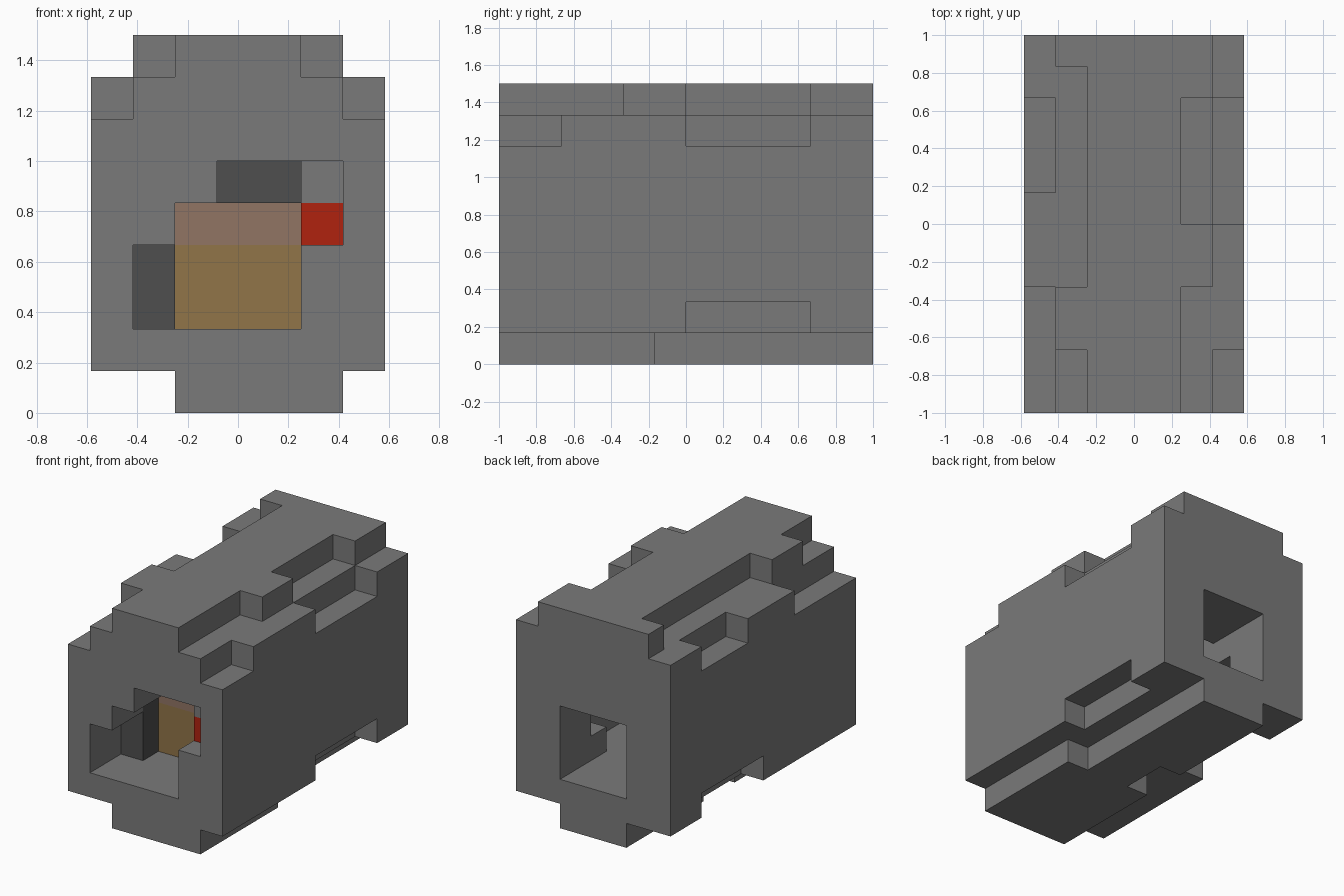
import bpy, bmesh, math
from mathutils import Vector

old = bpy.data.objects.get("Cube")
if old:
    bpy.data.objects.remove(old, do_unlink=True)

U = 1 / 6                               # edge of one block
NX, NY = 7, 12                          # blocks across and deep


def block(x0, x1, y0, y1, z0, z1):
    """All grid cells in a box, upper limits excluded."""
    return {(x, y, z) for x in range(x0, x1)
            for y in range(y0, y1) for z in range(z0, z1)}


def bar(x, z, *spans):
    """Cells along the depth, in one column of the cross-section."""
    return set().union(*(block(x, x + 1, a, b, z, z + 1) for a, b in spans))


def material(name, hex_code):
    rgb = []
    for i in (0, 2, 4):
        c = int(hex_code[i:i + 2], 16) / 255
        rgb.append(c / 12.92 if c < 0.04 else ((c + 0.055) / 1.055) ** 2.4)
    m = bpy.data.materials.new(name)
    m.use_nodes = True
    m.diffuse_color = (*rgb, 1)
    m.node_tree.nodes["Principled BSDF"].inputs["Base Color"].default_value = (*rgb, 1)
    return m


# Rough stone mass with ragged long edges
stone = block(0, NX, 0, NY, 1, 8) | block(2, 5, 0, NY, 0, 1) | block(2, 5, 0, NY, 8, 9)
stone |= bar(1, 8, (2, 4), (11, 12)) | bar(5, 8, (4, 6), (10, 12)) | bar(5, 0, (0, 5))
stone -= bar(0, 7, (0, 4), (7, 10)) | bar(6, 7, (0, 2), (6, 10))
stone -= bar(0, 1, (6, 10)) | bar(6, 1, (6, 10)) | bar(2, 0, (5, 7))

# Front opening
stone -= block(1, 5, 0, 2, 2, 4) | block(2, 5, 0, 3, 2, 5) | block(3, 5, 0, 2, 5, 6)
stone -= block(5, 6, 0, 1, 4, 6)

# Rear tunnel widening into a chamber
stone -= block(2, 5, 4, NY, 2, 5) | block(1, 6, 4, 9, 2, 4)
stone -= block(5, 6, 9, 10, 3, 4) | block(1, 2, 9, 10, 2, 4) | block(2, 5, 4, 9, 5, 6)

# Coloured blocks set inside the opening
dark = block(1, 2, 2, 3, 2, 4) | block(3, 5, 2, 3, 5, 6) | bar(1, 4, (2, 3))
amber = block(2, 5, 3, 4, 2, 4)
rose = block(2, 5, 3, 4, 4, 5)
red = bar(5, 4, (1, 2))
stone -= dark | amber | rose | red

parts = [
    ("stone_body", stone, material("stone grey", "7A7A7A")),
    ("dark_lining", dark, material("charcoal", "4E4E4E")),
    ("amber_panel", amber, material("amber brown", "917548")),
    ("rose_panel", rose, material("rose brown", "917564")),
    ("red_button", red, material("red", "B0220F")),
]
solid = set().union(*(cells for _, cells, _ in parts))


def build(name, cells, mat):
    """Skin the exposed sides of the cells and merge flat regions."""
    bm = bmesh.new()
    for cell in sorted(cells):
        mid = Vector((cell[0] + 0.5 - NX / 2, cell[1] + 0.5 - NY / 2, cell[2] + 0.5))
        for axis in range(3):
            for sign in (-1, 1):
                near = list(cell)
                near[axis] += sign
                if tuple(near) in solid:
                    continue
                n, u = Vector((0, 0, 0)), Vector((0, 0, 0))
                n[axis] = sign
                u[(axis + 1) % 3] = 1
                v = n.cross(u)
                ring = ((-1, -1), (1, -1), (1, 1), (-1, 1))
                bm.faces.new([bm.verts.new((mid + (n + u * a + v * b) / 2) * U)
                              for a, b in ring])
    bmesh.ops.remove_doubles(bm, verts=bm.verts, dist=U / 100)
    bmesh.ops.dissolve_limit(bm, angle_limit=math.radians(1),
                             verts=bm.verts, edges=bm.edges, delimit={'NORMAL'})
    # Plain triangles keep the notched outlines safe
    bmesh.ops.triangulate(bm, faces=bm.faces)
    mesh = bpy.data.meshes.new(name)
    bm.to_mesh(mesh)
    bm.free()
    mesh.materials.append(mat)
    bpy.context.collection.objects.link(bpy.data.objects.new(name, mesh))


for part in parts:
    build(*part)
